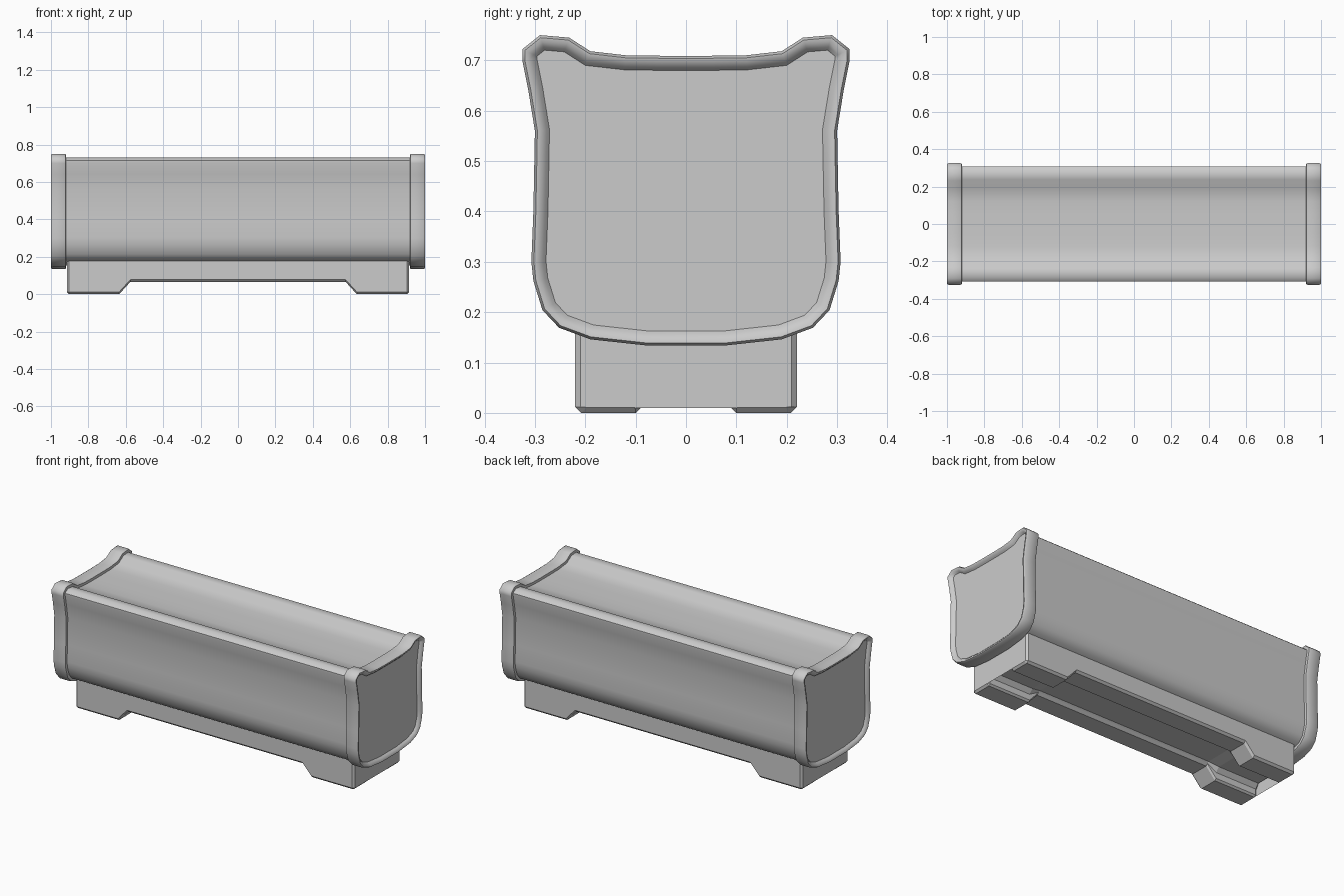
import bpy, bmesh
from mathutils import Vector

if "Cube" in bpy.data.objects:
    bpy.data.objects.remove(bpy.data.objects["Cube"])


def loft(name, sections, angle=None):
    """Skin closed cross-sections (lists of xyz, equal length) and cap both ends."""
    bm = bmesh.new()
    rings = [[bm.verts.new(p) for p in s] for s in sections]
    for a, b in zip(rings, rings[1:]):
        for i in range(len(a)):
            j = (i + 1) % len(a)
            bm.faces.new((a[i], a[j], b[j], b[i]))
    bm.faces.new(rings[0])
    bm.faces.new(rings[-1])
    bmesh.ops.recalc_face_normals(bm, faces=bm.faces)
    me = bpy.data.meshes.new(name)
    bm.to_mesh(me)
    bm.free()
    ob = bpy.data.objects.new(name, me)
    bpy.context.collection.objects.link(ob)
    if angle:
        bpy.ops.object.select_all(action='DESELECT')
        bpy.context.view_layer.objects.active = ob
        ob.select_set(True)
        bpy.ops.object.shade_smooth_by_angle(angle=angle)
    return ob


def mirrored(half):
    """Full closed outline from its +y half."""
    return half + [(-y, z) for y, z in reversed(half)]


def inset(outline, d):
    """Offset a clockwise outline inward by d."""
    pts = [Vector(p) for p in outline]
    out = []
    for i, p in enumerate(pts):
        a = (p - pts[i - 1]).normalized()
        b = (pts[(i + 1) % len(pts)] - p).normalized()
        na, nb = Vector((a.y, -a.x)), Vector((b.y, -b.x))
        out.append(p + (na + nb) * d / (1 + na.dot(nb)))
    return out


def at_x(x, outline):
    return [(x, p[0], p[1]) for p in outline]


# Shared trough outline: raised top corners, waisted sides, rounded bottom
outline = mirrored([
    (0.05, 0.709), (0.12, 0.71), (0.19, 0.718), (0.232, 0.745), (0.29, 0.75),
    (0.325, 0.722), (0.325, 0.70), (0.313, 0.64), (0.30, 0.56), (0.303, 0.40),
    (0.307, 0.30), (0.303, 0.262), (0.285, 0.204), (0.252, 0.169),
    (0.19, 0.146), (0.08, 0.134)])

# Main body
body = inset(outline, 0.018)
loft("trough_body", [at_x(-0.94, body), at_x(0.94, body)], 0.8)

# End caps with a rolled rim and a recessed panel
rim = [(0.92, 0.022), (0.921, 0.003), (0.927, 0.0), (0.992, 0.0),
       (1.0, 0.005), (0.999, 0.013), (0.99, 0.023), (0.982, 0.029)]
for side, label in ((-1, "left"), (1, "right")):
    loft(label + "_end_cap",
         [at_x(side * x, inset(outline, d)) for x, d in rim], 0.8)


# Base: footed plinth with a lengthwise groove underneath
def base_section(x, bottom, c=0.0):
    groove = [(0.10, bottom), (0.09 + c, bottom + 0.01), (0.09 + c, 0.045),
              (0.068 + c, 0.07 + c)]
    if bottom > 0.03:
        groove = [(0.10, bottom), (0.09, bottom + 0.01), (0.088, bottom + 0.012),
                  (0.08, 0.085)]
    half = [(0.22 - c, 0.2), (0.22 - c, bottom + 0.012),
            (0.208 - c, bottom + c)] + [(y, z + (c if i == 0 else 0))
                                        for i, (y, z) in enumerate(groove)]
    return at_x(x, mirrored(half))


stations = [(0.915, 0.0, 0.011), (0.904, 0.0, 0.0), (0.635, 0.0, 0.0), (0.575, 0.066, 0.0)]
sections = [base_section(-x, b, c) for x, b, c in stations]
sections += [base_section(x, b, c) for x, b, c in reversed(stations)]
loft("footed_base", sections)
